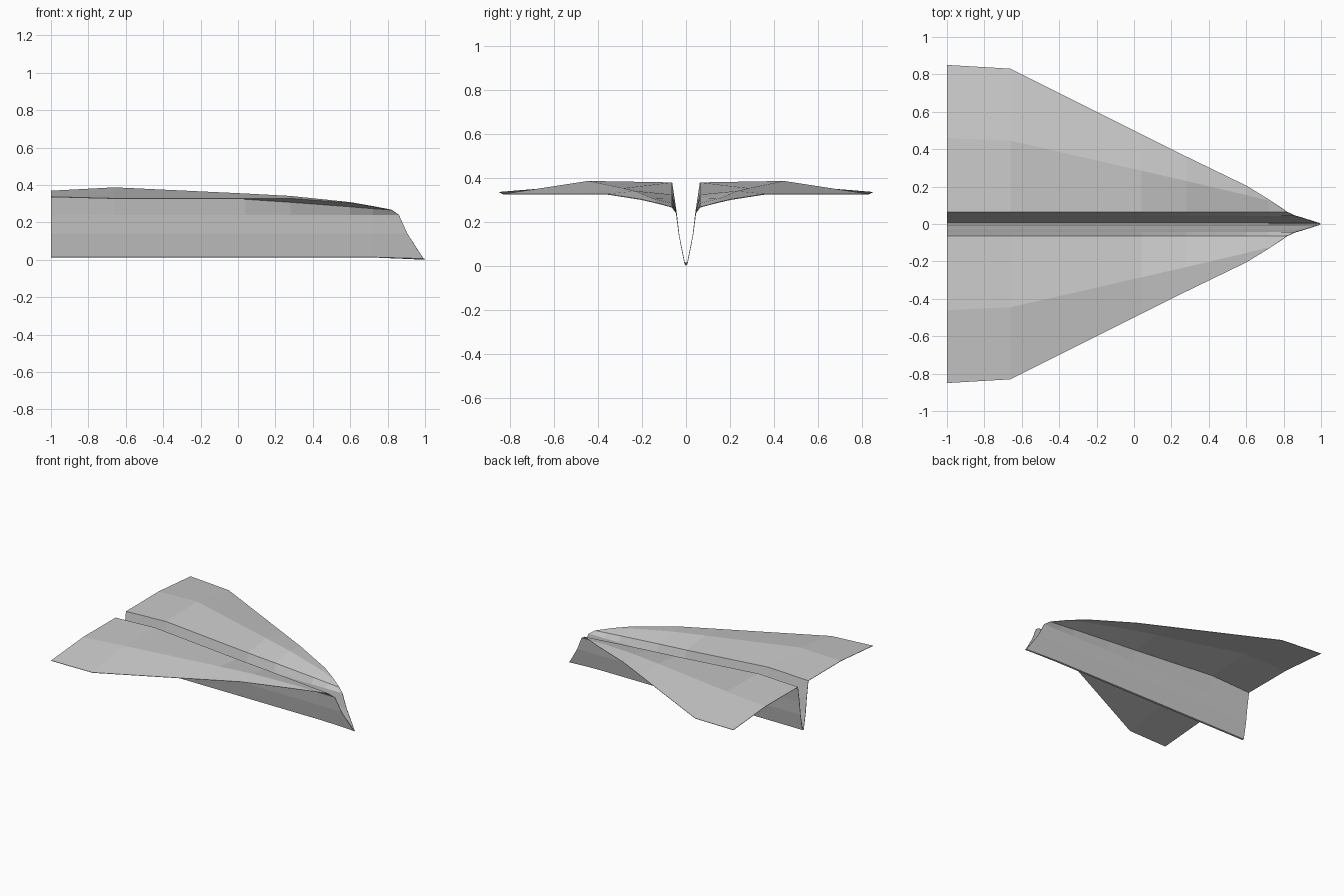
import bpy, bmesh

if "Cube" in bpy.data.objects:
    bpy.data.objects.remove(bpy.data.objects["Cube"])

# Stations tail to nose: x, fold height, wing crease (y, z), leading edge (y, z)
stations = [
    (-1.00, .365, .460, .366, .850, .334),
    (-0.66, .378, .445, .384, .830, .325),
    (0.04, .323, .285, .351, .480, .325),
    (0.28, .307, .230, .338, .360, .325),
    (0.60, .283, .155, .305, .205, .301),
    (0.72, .273, .125, .283, .132, .284),
]
FOLD_Y = 0.065

# Half cross-sections: keel bottom, keel wall, fold, crease, outer edge
rows = []
for x, fz, cy, cz, ey, ez in stations:
    rows.append([(x, 0, .012), (x, .008, .014), (x, .033, .14), (x, .045, .24),
                 (x, FOLD_Y, fz), (x, cy, cz), (x, ey, ez)])
# Swept nose edge, where the wing closes onto the fold
fold_tip = (.82, FOLD_Y, .266)
rows.append([(1, 0, 0), (.99, .006, .006), (.905, .033, .14), (.86, .046, .24),
             fold_tip, fold_tip, fold_tip])

bm = bmesh.new()
grid = [[bm.verts.new(p) for p in row] for row in rows]
for a, b in zip(grid, grid[1:]):
    for j in range(len(a) - 1):
        bm.faces.new((a[j], b[j], b[j + 1], a[j + 1]))
bmesh.ops.remove_doubles(bm, verts=bm.verts, dist=0.0005)

mesh = bpy.data.meshes.new("folded_paper_plane")
bm.to_mesh(mesh)
bm.free()
plane = bpy.data.objects.new("folded_paper_plane", mesh)
bpy.context.collection.objects.link(plane)

# Other half and paper thickness
mirror = plane.modifiers.new("mirror", 'MIRROR')
mirror.use_axis = (False, True, False)
mirror.use_clip = True
paper = plane.modifiers.new("paper", 'SOLIDIFY')
paper.thickness = 0.003
paper.offset = 1
